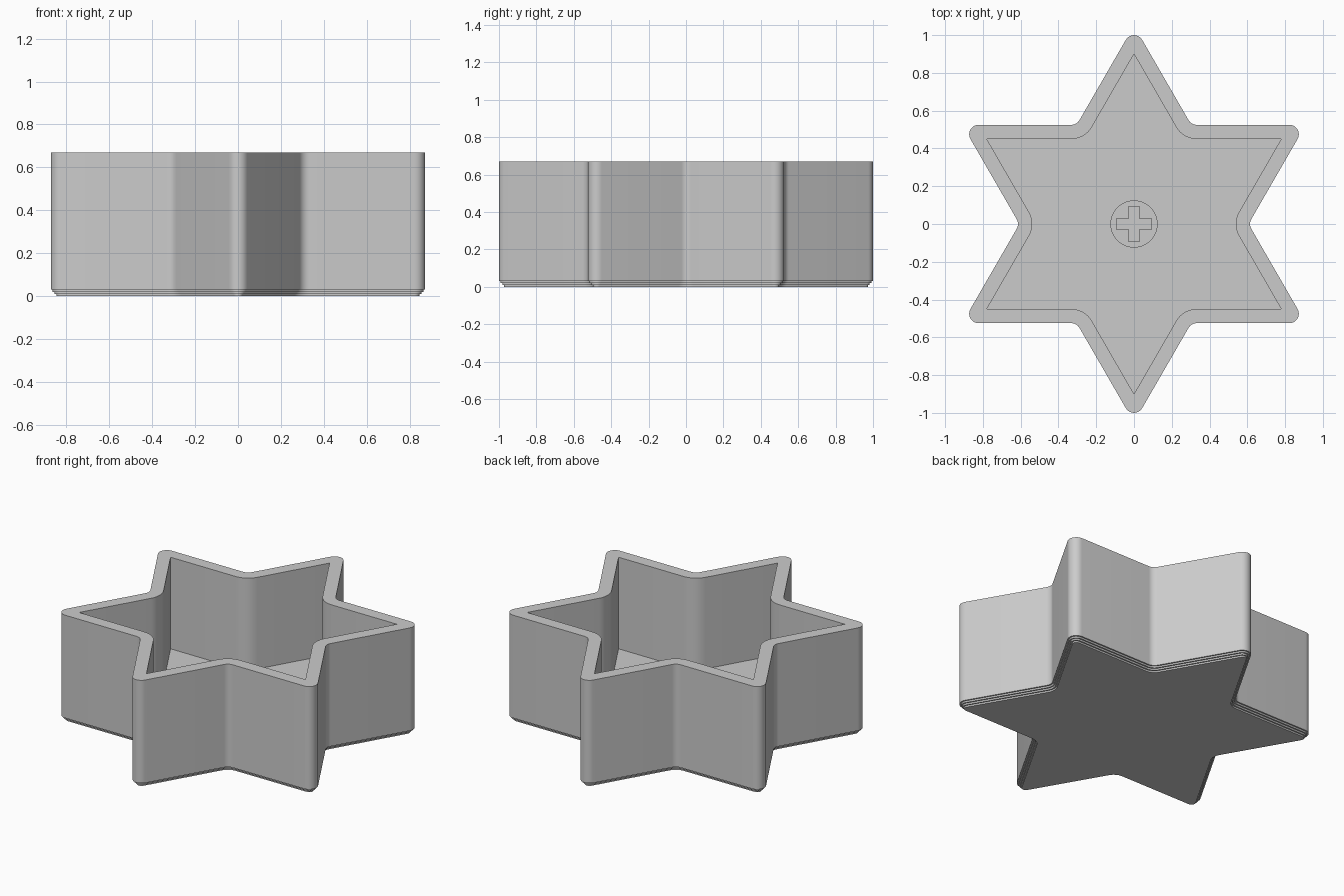
import bpy
import bmesh
from math import cos, sin, radians
from mathutils import Vector

default = bpy.data.objects.get("Cube")
if default:
    bpy.data.objects.remove(default, do_unlink=True)

grey = bpy.data.materials.new("plain grey")
grey.use_nodes = True
colour = (0.6, 0.6, 0.6, 1)
grey.diffuse_color = colour
grey.node_tree.nodes["Principled BSDF"].inputs["Base Color"].default_value = colour

EDGE = 0.525      # distance from the centre to each star edge
ROUND = 0.05      # corner radius of the outer wall
WALL = 0.075
HEIGHT = 0.67
FLOOR = 0.10


def direction(angle):
    return Vector((cos(radians(angle)), sin(radians(angle)), 0))


def star(inset, z, steps=8):
    """Six-pointed star with rounded tips and notches, moved inwards by inset."""
    edge = EDGE - inset
    tip = max(ROUND - inset, 0)
    notch = ROUND + inset
    points = []
    for k in range(6):
        a = 30 + 60 * k
        centre = direction(a) * 2 * (edge - tip)
        for i in range(steps + 1):
            points.append(centre + direction(a - 60 + 120 * i / steps) * tip)
        centre = direction(a + 30) * (edge + notch) / cos(radians(30))
        for i in range(steps + 1):
            points.append(centre - direction(a + 60 - 60 * i / steps) * notch)
    return [p + Vector((0, 0, z)) for p in points]


def loft(name, rings):
    """Join successive rings with quads and cap both ends."""
    bm = bmesh.new()
    loops = [[bm.verts.new(p) for p in ring] for ring in rings]
    for low, high in zip(loops, loops[1:]):
        for i in range(len(low)):
            j = (i + 1) % len(low)
            bm.faces.new((low[i], low[j], high[j], high[i]))
    bm.faces.new(loops[0][::-1])
    bm.faces.new(loops[-1])
    bmesh.ops.remove_doubles(bm, verts=bm.verts, dist=1e-5)
    bmesh.ops.recalc_face_normals(bm, faces=bm.faces)
    mesh = bpy.data.meshes.new(name)
    bm.to_mesh(mesh)
    bm.free()
    mesh.materials.append(grey)
    obj = bpy.data.objects.new(name, mesh)
    bpy.context.collection.objects.link(obj)
    bpy.ops.object.select_all(action="DESELECT")
    obj.select_set(True)
    bpy.context.view_layer.objects.active = obj
    bpy.ops.object.shade_smooth_by_angle(angle=radians(30))
    return obj


def prism(name, outline, bottom, top):
    return loft(name, [[p + Vector((0, 0, z)) for p in outline] for z in (bottom, top)])


# Star dish: stepped foot, outer wall, rim, inner wall and floor
step = 0.009
profile = []
for k in range(3):
    profile += [((3 - k) * step, k * 0.01), ((3 - k) * step, (k + 1) * 0.01)]
profile += [(0, 0.03), (0, HEIGHT), (WALL, HEIGHT), (WALL, FLOOR)]
loft("star_dish", [star(inset, z) for inset, z in profile])

# Round boss in the middle of the floor
circle = [direction(360 * i / 48) * 0.125 for i in range(48)]
prism("floor_boss", circle, FLOOR - 0.01, FLOOR + 0.015)

# Raised cross on the boss
long, half = 0.095, 0.03
arm = [Vector((long, -half, 0)), Vector((long, half, 0)), Vector((half, half, 0))]
cross = []
for k in range(4):
    c, s = cos(radians(90 * k)), sin(radians(90 * k))
    cross += [Vector((c * p.x - s * p.y, s * p.x + c * p.y, 0)) for p in arm]
prism("boss_cross", cross, FLOOR, FLOOR + 0.03)
